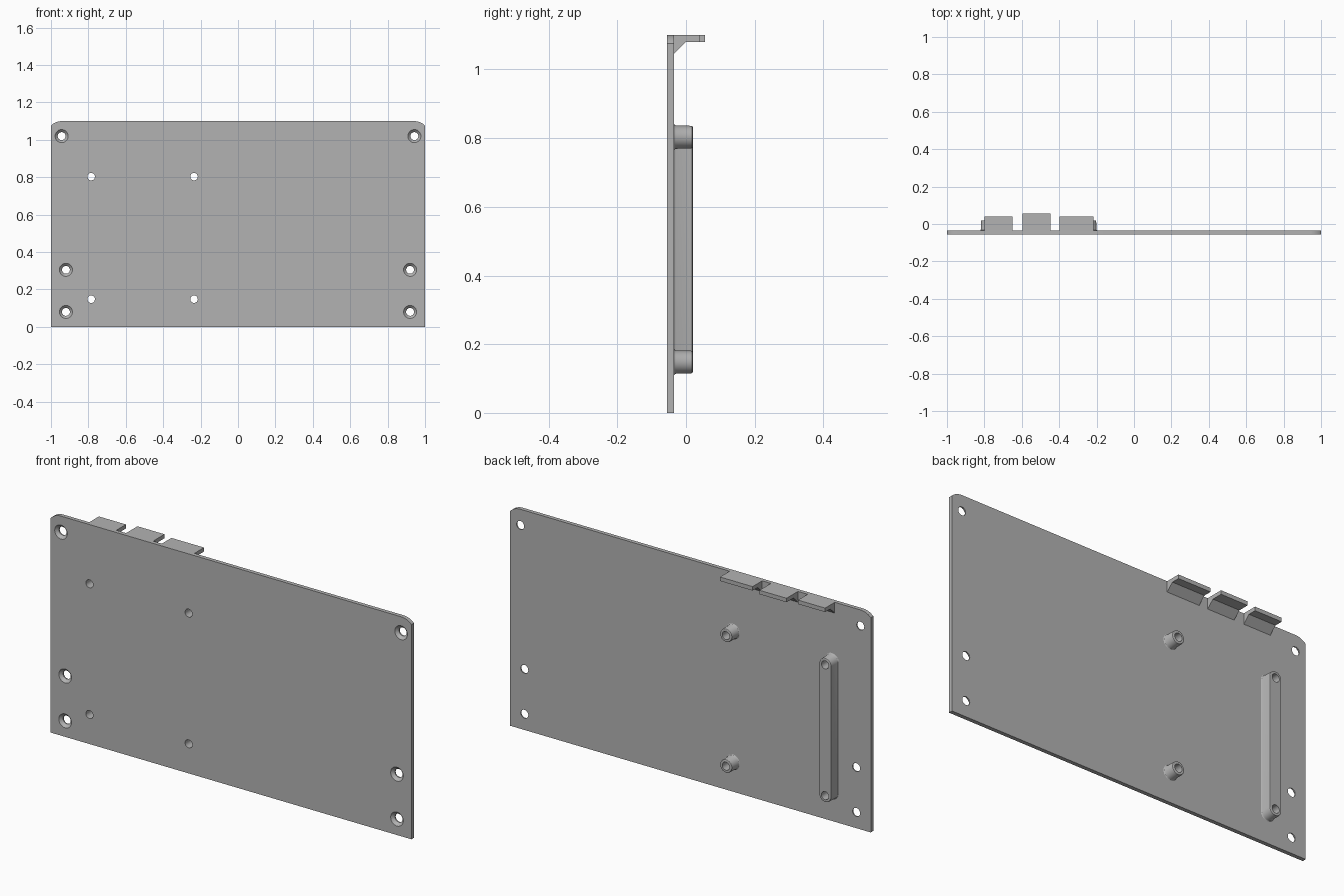
import bpy, bmesh
from math import sin, cos, pi, acos, asin
from mathutils import Vector

cube = bpy.data.objects.get("Cube")
if cube:
    bpy.data.objects.remove(cube)

FRONT, BACK, TIP = -0.055, -0.035, 0.02    # plate faces and standoff ends
TOP = 1.10

grey = bpy.data.materials.new("plain grey")
grey.use_nodes = True
colour = (0.45, 0.45, 0.45, 1)
grey.diffuse_color = colour
grey.node_tree.nodes["Principled BSDF"].inputs["Base Color"].default_value = colour


def finish(bm, name):
    bmesh.ops.recalc_face_normals(bm, faces=bm.faces)
    mesh = bpy.data.meshes.new(name)
    bm.to_mesh(mesh)
    bm.free()
    mesh.materials.append(grey)
    obj = bpy.data.objects.new(name, mesh)
    bpy.context.collection.objects.link(obj)
    return obj


def extrude(name, outline, direction):
    bm = bmesh.new()
    face = bm.faces.new([bm.verts.new(p) for p in outline])
    new = bmesh.ops.extrude_face_region(bm, geom=[face], use_keep_orig=True)["geom"]
    bmesh.ops.translate(bm, vec=Vector(direction),
                        verts=[g for g in new if isinstance(g, bmesh.types.BMVert)])
    return finish(bm, name)


def lathe(bm, x, z, profile, half=0.0, n=32):
    """Closed solid along y from (radius, y) rings, stretched in z into a slot shape."""
    angles = [2 * pi * i / n for i in range(n)]
    if half:
        angles = [pi * i / (n // 2) for i in range(n // 2 + 1)]
        angles += [a + pi for a in angles]
    rings = []
    for r, y in profile:
        rings.append([bm.verts.new((x + r * cos(a), y,
                      z + r * sin(a) + (half if i < len(angles) / 2 else -half)))
                      for i, a in enumerate(angles)])
    for a, b in zip(rings, rings[1:]):
        for i in range(len(a)):
            j = (i + 1) % len(a)
            bm.faces.new((a[i], a[j], b[j], b[i]))
    bm.faces.new(rings[0])
    bm.faces.new(rings[-1][::-1])


def cut(obj, cutter):
    mod = obj.modifiers.new("holes", 'BOOLEAN')
    mod.operation, mod.solver, mod.object = 'DIFFERENCE', 'EXACT', cutter
    bpy.ops.object.select_all(action='DESELECT')
    bpy.context.view_layer.objects.active = obj
    obj.select_set(True)
    bpy.ops.object.modifier_apply(modifier=mod.name)
    bpy.ops.object.shade_smooth_by_angle(angle=0.5)


# Hole cutters: countersunk screw holes and standoff bores
STANDOFF_X, BAR_X, LOW, HIGH = -0.235, -0.785, 0.148, 0.803
bm = bmesh.new()
for side in (-1, 1):
    for x, z in ((0.943, 1.02), (0.92, 0.305), (0.92, 0.08)):
        lathe(bm, side * x, z, [(0.037, FRONT - 0.002), (0.021, FRONT + 0.014), (0.021, BACK + 0.01)])
for x in (STANDOFF_X, BAR_X):
    for z in (LOW, HIGH):
        lathe(bm, x, z, [(0.02, FRONT - 0.01), (0.02, TIP + 0.01)])
cutter = finish(bm, "hole_cutter")
cutter.hide_render = True

# Plate with top corners rounded about the upper screw holes
R, cx, cz = 0.08, 0.943, 1.02
start = acos((1 - cx) / R)
end = asin(min(1, (TOP - cz) / R))
arc = [(cx + R * cos(start + (end - start) * i / 10),
        cz + R * sin(start + (end - start) * i / 10)) for i in range(11)]
right_half = [(1, 0)] + arc
outline = right_half + [(-x, z) for x, z in reversed(right_half)]
plate = extrude("plate", [(x, FRONT, z) for x, z in outline], (0, BACK - FRONT, 0))
cut(plate, cutter)

# Standoffs and standoff bar: flared foot, straight wall, rounded rim
profile = [(0.039, BACK), (0.036, BACK + 0.002), (0.034, BACK + 0.006),
           (0.033, TIP - 0.006), (0.032, TIP - 0.002), (0.029, TIP)]
for name, z in (("lower_standoff", LOW), ("upper_standoff", HIGH)):
    bm = bmesh.new()
    lathe(bm, STANDOFF_X, z, profile)
    cut(finish(bm, name), cutter)
bm = bmesh.new()
lathe(bm, BAR_X, (LOW + HIGH) / 2, profile, half=(HIGH - LOW) / 2)
cut(finish(bm, "standoff_bar"), cutter)

# Top tabs, each with a sloped brace below
for name, x0, x1, tip in (("outer_tab", -0.80, -0.65, 0.041),
                          ("middle_tab", -0.596, -0.446, 0.055),
                          ("inner_tab", -0.398, -0.217, 0.041)):
    side = [(BACK, TOP), (tip, TOP), (tip, 1.08), (0.0, 1.08), (BACK, 1.046)]
    extrude(name, [(x0, y, z) for y, z in side], (x1 - x0, 0, 0))

bpy.data.objects.remove(cutter)
